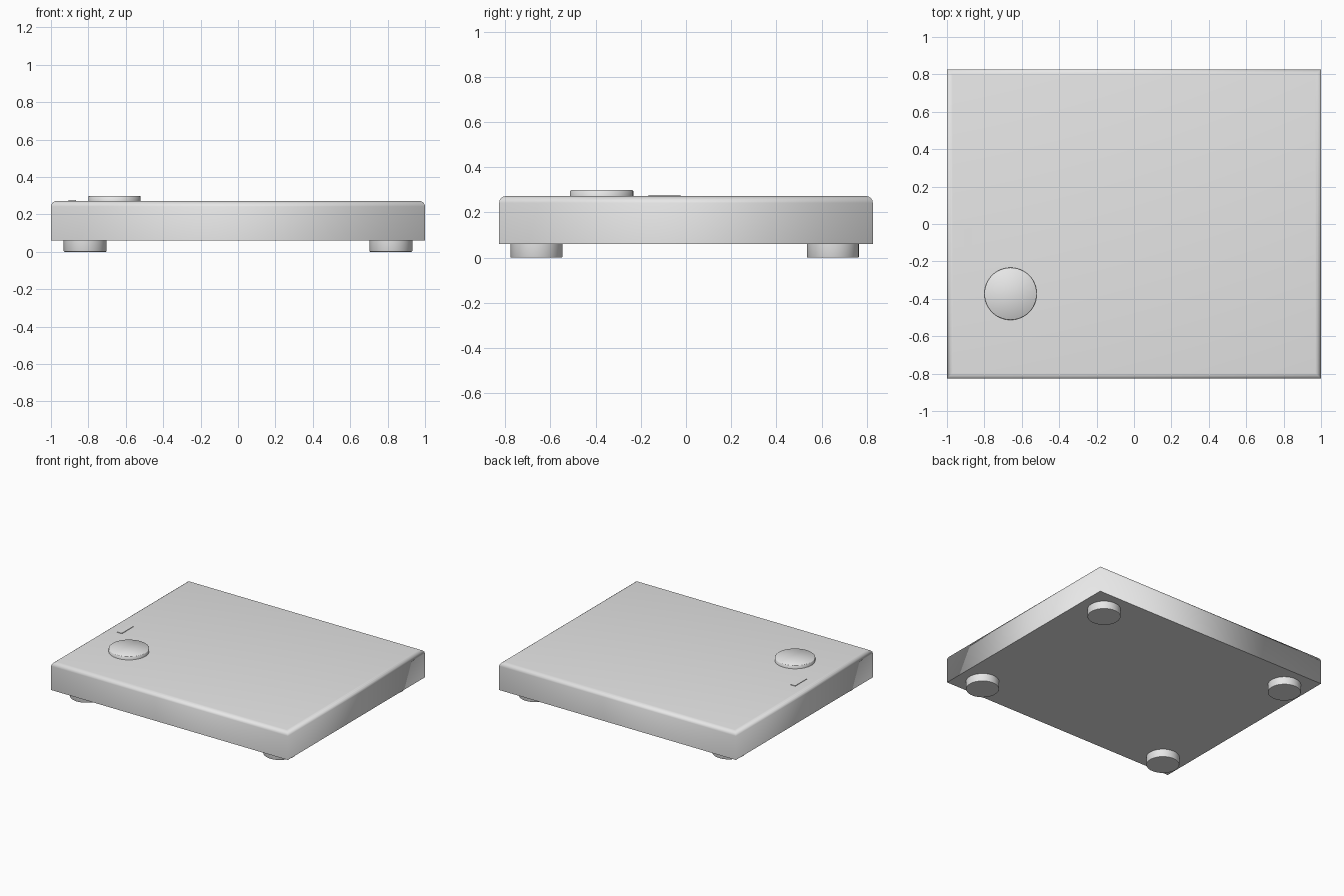
import bpy, bmesh
from mathutils import Matrix

cube = bpy.data.objects.get("Cube")
if cube:
    bpy.data.objects.remove(cube, do_unlink=True)

# One plain grey finish
grey = bpy.data.materials.new("plain_grey")
grey.use_nodes = True
colour = (0.8, 0.8, 0.8, 1)
grey.diffuse_color = colour
grey.node_tree.nodes["Principled BSDF"].inputs["Base Color"].default_value = colour


def finish(name, bm, is_flat):
    """Turn a bmesh into an object; is_flat picks the faces left unsmoothed."""
    bm.normal_update()
    for face in bm.faces:
        face.smooth = not is_flat(face)
    mesh = bpy.data.meshes.new(name)
    bm.to_mesh(mesh)
    bm.free()
    mesh.materials.append(grey)
    obj = bpy.data.objects.new(name, mesh)
    bpy.context.collection.objects.link(obj)
    return obj


def box(low, high):
    bm = bmesh.new()
    bmesh.ops.create_cube(bm, size=1)
    for v in bm.verts:
        v.co = [h if c > 0 else l for c, l, h in zip(v.co, low, high)]
    return bm


def disc(x, y, z0, z1, radius):
    bm = bmesh.new()
    bmesh.ops.create_cone(bm, cap_ends=True, segments=48, radius1=radius,
                          radius2=radius, depth=z1 - z0,
                          matrix=Matrix.Translation((x, y, (z0 + z1) / 2)))
    return bm


def round_edges(bm, z, width, segments):
    """Round the edges lying at height z."""
    rim = [e for e in bm.edges if all(abs(v.co.z - z) < 1e-4 for v in e.verts)]
    bmesh.ops.bevel(bm, geom=rim, offset=width, segments=segments,
                    profile=0.5, affect='EDGES')


def faces_down(face):
    return face.normal.z < -0.9


# Flat slab with a rounded top rim
TOP = 0.272
body = box((-1, -0.827, 0.06), (1, 0.827, TOP))
round_edges(body, TOP, 0.03, 4)
finish("body", body, faces_down)

# Round button, softly shaded over its flat top
button = disc(-0.66, -0.373, TOP - 0.01, 0.298, 0.14)
round_edges(button, 0.298, 0.003, 1)
finish("button", button, faces_down)

# Small indicator plate beside the button
finish("indicator", box((-0.905, -0.165, TOP - 0.005), (-0.865, -0.025, TOP + 0.004)),
       lambda face: True)

# Four round feet
for side, x in (("right", -0.817), ("left", 0.817)):
    for end, y in (("front", -0.662), ("back", 0.65)):
        foot = disc(x, y, 0, 0.07, 0.115)
        round_edges(foot, 0, 0.004, 2)
        finish(f"{end}_{side}_foot", foot, lambda f: abs(f.normal.z) > 0.9)
